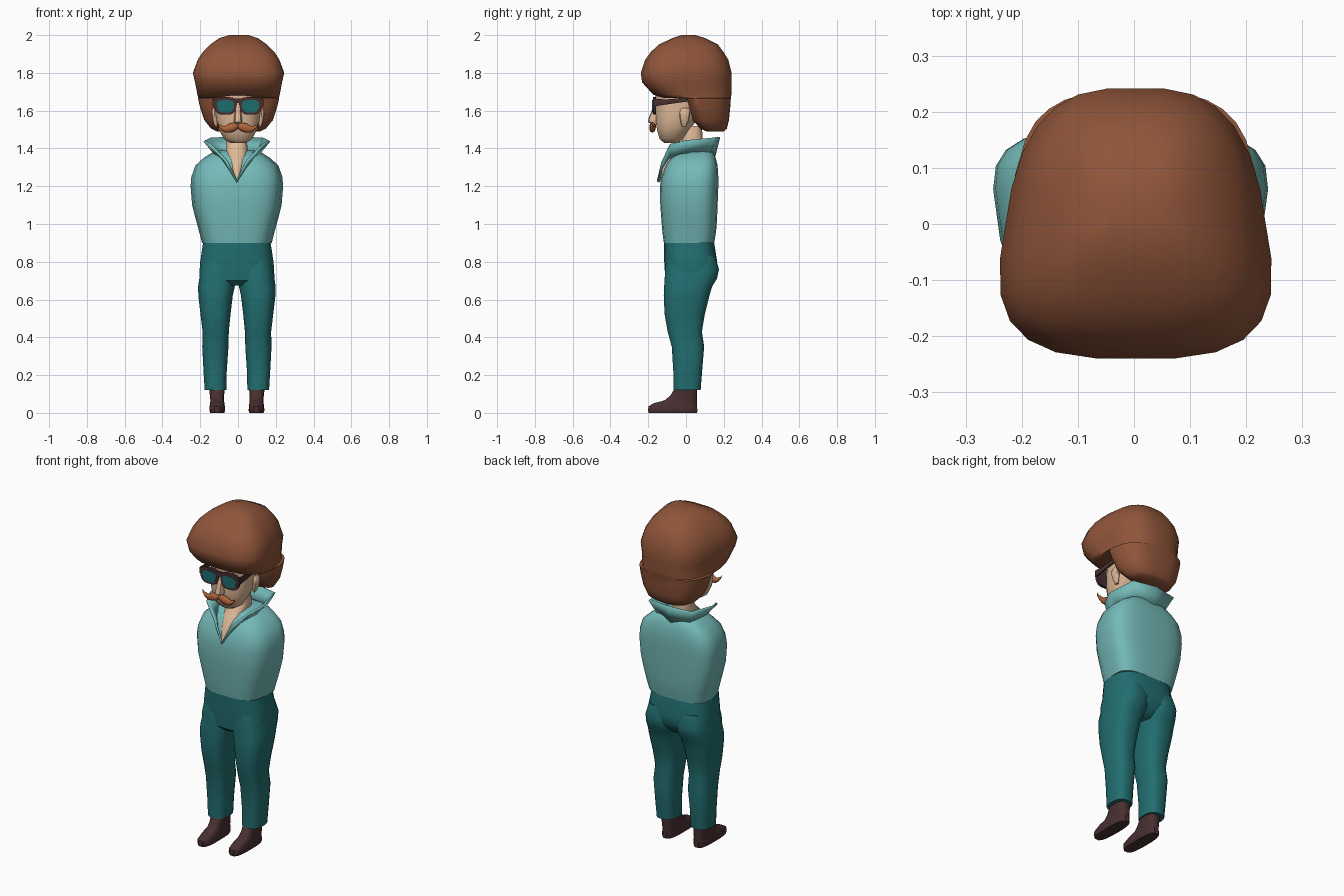
import bpy, bmesh, math
from mathutils import Vector


def material(name, r, g, b):
    m = bpy.data.materials.new(name)
    m.diffuse_color = (r, g, b, 1)
    return m


HAIR = material("chestnut", 0.275, 0.09, 0.042)
SKIN = material("skin", 0.73, 0.48, 0.31)
SHIRT = material("light_teal", 0.175, 0.49, 0.48)
PANTS = material("dark_teal", 0.016, 0.155, 0.16)
SHOE = material("dark_brown", 0.065, 0.028, 0.03)
TACHE = material("ginger", 0.42, 0.125, 0.045)
LENS = material("lens_teal", 0.012, 0.15, 0.155)


def finish(name, bm, mat, angle=40):
    bmesh.ops.recalc_face_normals(bm, faces=bm.faces)
    me = bpy.data.meshes.new(name)
    bm.to_mesh(me)
    bm.free()
    me.materials.append(mat)
    ob = bpy.data.objects.new(name, me)
    bpy.context.collection.objects.link(ob)
    bpy.ops.object.select_all(action='DESELECT')
    ob.select_set(True)
    bpy.context.view_layer.objects.active = ob
    bpy.ops.object.shade_smooth_by_angle(angle=math.radians(angle))
    return ob


def loft(name, mat, sections, e=2.5, t=0.0, n=20, axis='z', dx=0.0, side=1, angle=40):
    """Skin rounded-box rings (height, centre x, half width, low y, high y); t widens towards high y."""
    bm = bmesh.new()
    rings = []
    for h, cx, rx, y0, y1 in sections:
        ring = []
        for i in range(n):
            a = 2 * math.pi * (i + 0.5) / n
            c, s = math.cos(a), math.sin(a)
            u = math.copysign(abs(c) ** (2 / e), c)
            v = math.copysign(abs(s) ** (2 / e), s)
            x = cx + rx * u * (1 + t * v)
            y = (y0 + y1) / 2 + (y1 - y0) / 2 * v
            p = {'z': (x, y, h), 'y': (x, h, y), 'x': (h, x, y)}[axis]
            ring.append(bm.verts.new((side * p[0] + dx, p[1], p[2])))
        rings.append(ring)
    for a, b in zip(rings, rings[1:]):
        for i in range(n):
            j = (i + 1) % n
            bm.faces.new((a[i], a[j], b[j], b[i]))
    bm.faces.new(rings[0])
    bm.faces.new(rings[-1])
    return finish(name, bm, mat, angle)


BODY = -0.006  # the body sits a hair off centre

# Hair: big rounded mass with an overhanging fringe
loft("hair", HAIR, [
    (1.49, 0, .11, .11, .20), (1.505, 0, .14, .075, .217), (1.55, 0, .175, .035, .228),
    (1.62, 0, .197, .012, .235), (1.665, 0, .207, .0, .238), (1.667, 0, .205, -.12, .24),
    (1.685, 0, .21, -.175, .241), (1.75, 0, .222, -.234, .243), (1.80, 0, .233, -.241, .243),
    (1.87, 0, .208, -.217, .225), (1.91, 0, .183, -.188, .20), (1.95, 0, .145, -.145, .17),
    (1.983, 0, .10, -.075, .105), (2.0, 0, .05, -.025, .05)],
    e=3, t=-.17, n=24, dx=.003, angle=50)

# Head, nose, ears
loft("head", SKIN, [
    (1.428, 0, .04, -.115, -.045), (1.45, 0, .075, -.14, -.015), (1.50, 0, .102, -.155, .02),
    (1.55, 0, .116, -.16, .06), (1.60, 0, .122, -.162, .10), (1.72, 0, .122, -.162, .14)], e=2.4)
loft("nose", SKIN, [
    (1.525, 0, .014, -.18, -.13), (1.54, 0, .023, -.201, -.13), (1.56, 0, .021, -.198, -.13),
    (1.64, 0, .012, -.166, -.13)], n=10)
for s in (-1, 1):
    loft("ear", SKIN, [
        (1.515, .114, .007, -.02, .0), (1.535, .12, .012, -.028, .01), (1.575, .125, .015, -.035, .02),
        (1.60, .125, .014, -.032, .022), (1.615, .122, .008, -.02, .012)], n=10, side=s)

# Neck running down into the open neckline
loft("neck", SKIN, [
    (1.225, 0, .004, -.146, -.10), (1.30, 0, .036, -.124, .02), (1.365, 0, .062, -.08, .09),
    (1.41, 0, .056, -.03, .09), (1.52, 0, .05, -.005, .085)], dx=BODY)

# Glasses
for s in (-1, 1):
    loft("glasses_rim", SHOE, [(-.176, .067, .06, 1.578, 1.672), (-.158, .067, .06, 1.578, 1.672)],
         e=3, t=.12, axis='y', side=s, angle=30)
    loft("glasses_lens", LENS, [(-.179, .066, .045, 1.59, 1.657), (-.174, .066, .045, 1.59, 1.657)],
         e=2.8, t=.12, axis='y', side=s, angle=30)
    loft("glasses_temple", SHOE, [(-.172, .127, .007, 1.622, 1.662), (-.10, .129, .005, 1.633, 1.66),
                                  (.02, .128, .005, 1.65, 1.672)],
         e=8, n=8, axis='y', side=s, angle=30)
loft("glasses_bridge", SHOE, [(-.176, 0, .03, 1.64, 1.664), (-.158, 0, .03, 1.64, 1.664)],
     e=6, n=12, axis='y', angle=30)

# Moustache: tapering halves with upturned tips
for s in (-1, 1):
    loft("moustache", TACHE, [
        (0, -.172, .014, 1.505, 1.533), (.02, -.178, .017, 1.49, 1.537), (.045, -.178, .017, 1.483, 1.532),
        (.07, -.178, .014, 1.484, 1.518), (.09, -.18, .010, 1.498, 1.522), (.103, -.182, .006, 1.516, 1.53),
        (.108, -.183, .002, 1.533, 1.538)], e=2, n=10, axis='x', side=s, angle=60)

# Shirt, with the arms folded behind merged into one mass
loft("shirt", SHIRT, [
    (.90, 0, .181, -.118, .150), (.96, 0, .196, -.126, .16), (1.02, 0, .212, -.131, .165),
    (1.10, 0, .232, -.137, .168), (1.20, 0, .24, -.139, .172), (1.25, 0, .236, -.13, .172),
    (1.31, 0, .215, -.108, .168), (1.35, 0, .172, -.08, .158), (1.38, 0, .125, -.045, .145),
    (1.392, 0, .08, -.0, .12)], e=3.3, t=.09, n=24, dx=BODY)

# Collar: flared standing strip dropping to a point at the front
base = [(0, -.143, 1.222), (.042, -.127, 1.295), (.078, -.088, 1.35), (.11, .0, 1.365), (.10, .12, 1.365), (0, .15, 1.36)]
rim = [(0, -.148, 1.234), (.055, -.128, 1.335), (.14, -.085, 1.42), (.172, .0, 1.44), (.14, .155, 1.455), (0, .175, 1.46)]
bm = bmesh.new()
rows = []
for half in (base, rim):
    loop = half + [(-x, y, z) for x, y, z in half[-2:0:-1]]
    rows.append([bm.verts.new((x + BODY, y, z)) for x, y, z in loop])
for i in range(len(rows[0])):
    j = (i + 1) % len(rows[0])
    bm.faces.new((rows[0][i], rows[0][j], rows[1][j], rows[1][i]))
collar = finish("collar", bm, SHIRT, 35)
mod = collar.modifiers.new("thickness", 'SOLIDIFY')
mod.thickness = .012
mod.offset = 0

# Trousers: hips and two legs
loft("trouser_hips", PANTS, [
    (.675, 0, .14, -.08, .10), (.70, 0, .19, -.108, .13), (.75, 0, .199, -.113, .165),
    (.80, 0, .195, -.116, .166), (.90, 0, .18, -.118, .150)], e=3, n=24, dx=BODY)
for s in (-1, 1):
    loft("trouser_leg", PANTS, [
        (.12, .113, .058, -.068, .078), (.22, .115, .062, -.068, .086), (.35, .114, .070, -.076, .097),
        (.43, .112, .070, -.098, .085), (.52, .113, .080, -.114, .10), (.62, .113, .092, -.119, .125),
        (.67, .108, .098, -.117, .14), (.71, .101, .099, -.114, .165), (.76, .10, .098, -.113, .176),
        (.83, .095, .088, -.10, .155)], e=2.6, dx=BODY, side=s)

# Shoes
for s in (-1, 1):
    loft("shoe", SHOE, [
        (0, .104, .038, -.199, .06), (.012, .104, .042, -.203, .062), (.035, .104, .041, -.2, .06),
        (.052, .104, .038, -.17, .06), (.066, .104, .037, -.115, .06), (.09, .105, .038, -.085, .06),
        (.13, .106, .042, -.06, .06)], e=3, n=16, dx=BODY, side=s)
